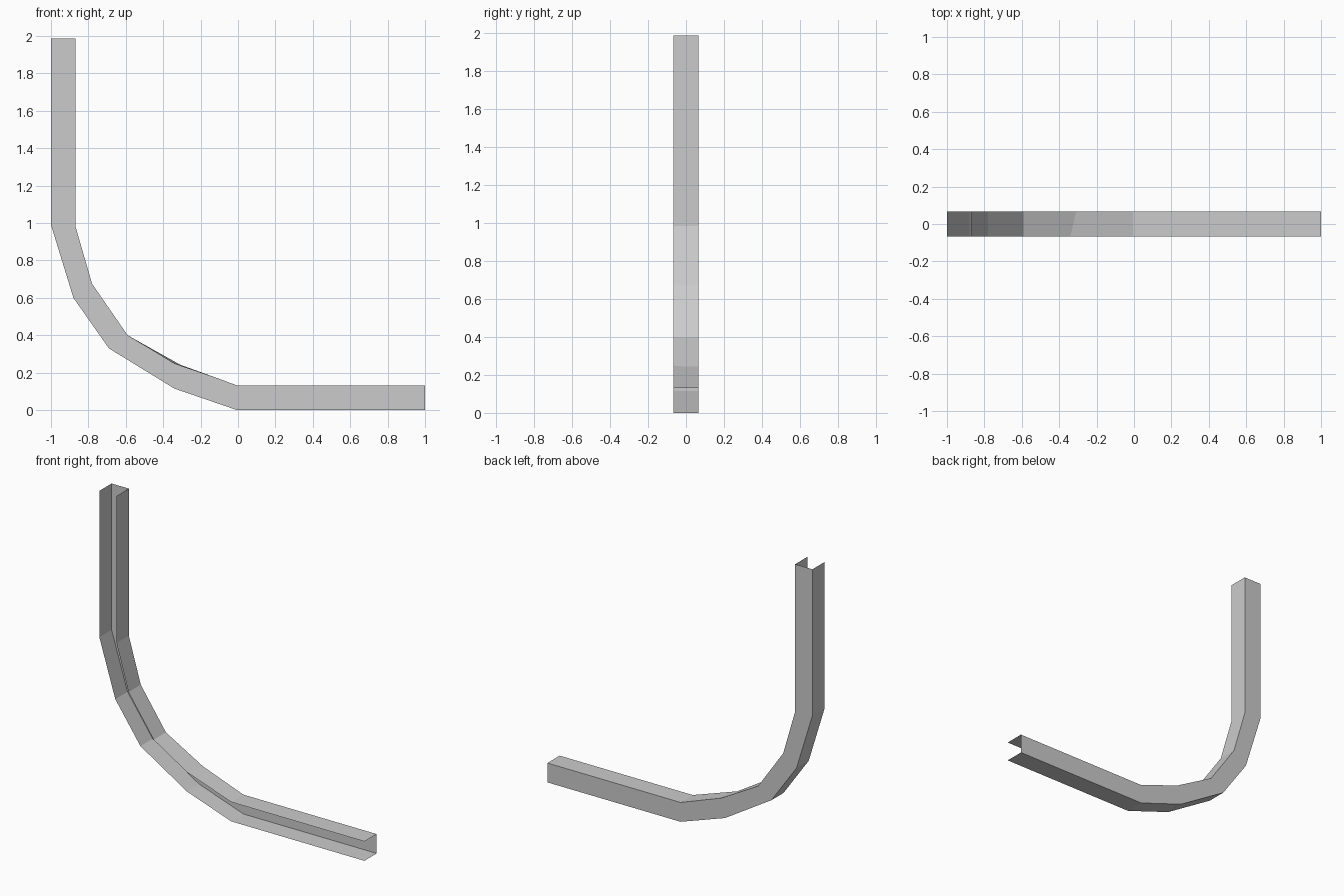
import bpy
import bmesh

cube = bpy.data.objects.get("Cube")
if cube:
    bpy.data.objects.remove(cube, do_unlink=True)

# Plain grey sheet metal
grey = bpy.data.materials.new("plain_grey")
grey.use_nodes = True
colour = (0.6, 0.6, 0.6, 1)
grey.diffuse_color = colour
grey.node_tree.nodes["Principled BSDF"].inputs["Base Color"].default_value = colour

# Bend lines of the channel in x, z: outer and inner edge of the back web
TOP = 1.988
OUTER = [(-1, TOP), (-1, 0.99), (-0.88, 0.6), (-0.69, 0.33),
         (-0.34, 0.115), (-0.005, 0), (1, 0)]
INNER = [(-0.87, TOP), (-0.87, 0.985), (-0.78, 0.675), (-0.59, 0.4),
         (-0.31, 0.243), (-0.005, 0.132), (1, 0.132)]
HALF = 0.066

# The inner flange is slightly twisted at one bend of its front edge
inner_front = list(INNER)
inner_front[4] = (-0.34, 0.247)

bm = bmesh.new()


def rail(points, y):
    return [bm.verts.new((x, y, z)) for x, z in points]


# Open C section: outer flange, back web, inner flange
rails = [rail(OUTER, -HALF), rail(OUTER, HALF),
         rail(INNER, HALF), rail(inner_front, -HALF)]
for a, b in zip(rails, rails[1:]):
    for i in range(len(a) - 1):
        bm.faces.new((a[i], a[i + 1], b[i + 1], b[i]))
bmesh.ops.recalc_face_normals(bm, faces=bm.faces[:])

# The back web must face outward
bm.normal_update()
web = max(bm.faces, key=lambda f: f.calc_center_median().y)
if web.normal.y < 0:
    bmesh.ops.reverse_faces(bm, faces=bm.faces[:])

mesh = bpy.data.meshes.new("curved_channel")
bm.to_mesh(mesh)
bm.free()
mesh.materials.append(grey)
channel = bpy.data.objects.new("curved_channel", mesh)
bpy.context.collection.objects.link(channel)
